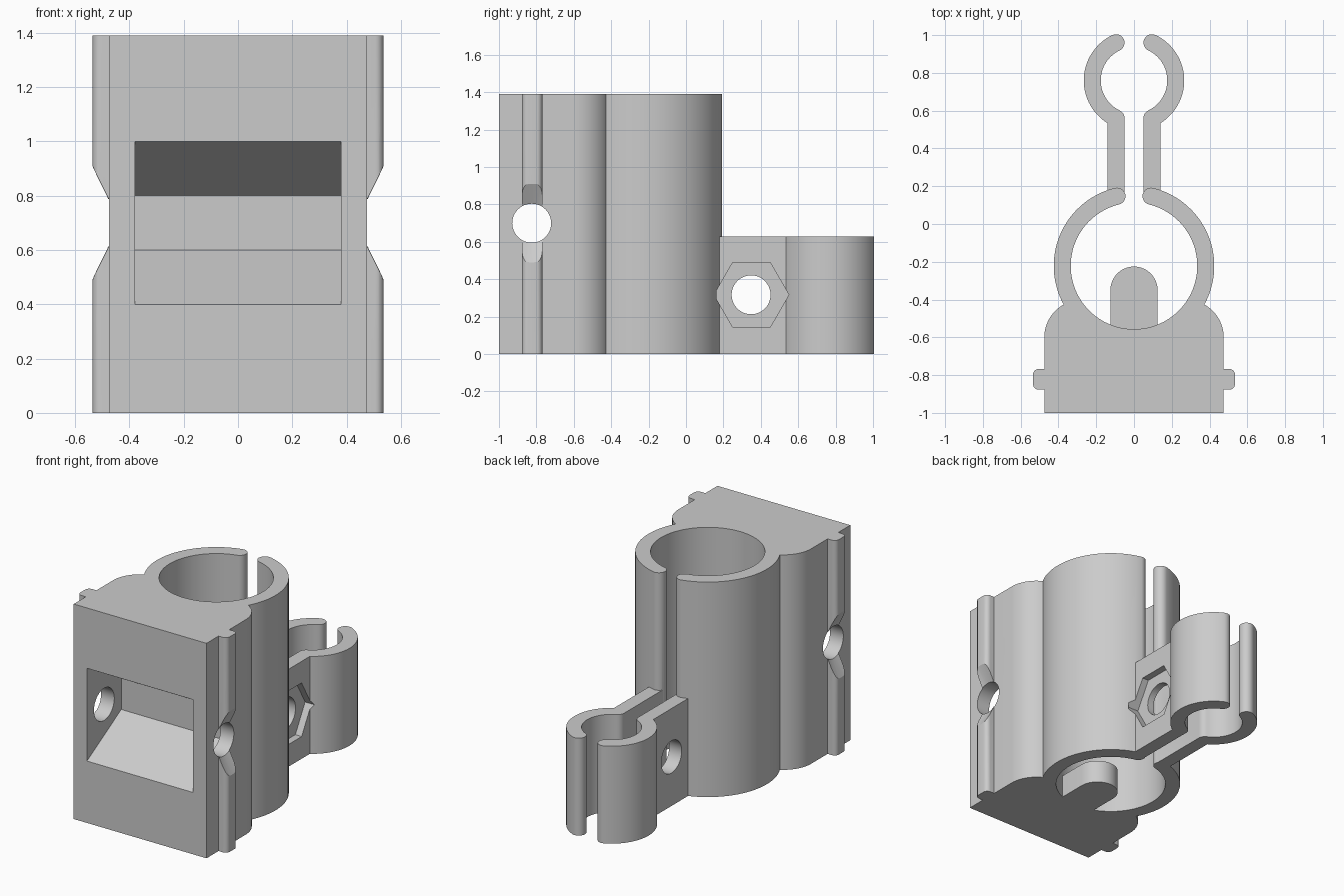
import bpy, bmesh
from math import sin, cos, asin, pi, radians
from mathutils import Matrix, Vector

cube = bpy.data.objects.get("Cube")
if cube:
    bpy.data.objects.remove(cube, do_unlink=True)

grey = bpy.data.materials.new("light grey plastic")
grey.use_nodes = True
grey.diffuse_color = (0.6, 0.6, 0.6, 1)
grey.node_tree.nodes["Principled BSDF"].inputs["Base Color"].default_value = (0.6, 0.6, 0.6, 1)

H, CLIP_H, WALL = 1.39, 0.63, 0.045      # tall height, clip height, half wall
TUBE_Y, TUBE_R = -0.222, 0.38            # big tube centre and mid radius
CLIP_Y, CLIP_R = 0.76, 0.221             # small clip centre and mid radius


def arc(cx, cy, r, a0, a1, n):
    return [(cx + r * cos(a0 + (a1 - a0) * i / n), cy + r * sin(a0 + (a1 - a0) * i / n))
            for i in range(n + 1)]


def prism(name, pts, depth, matrix=Matrix()):
    """Extrude a closed outline upward."""
    bm = bmesh.new()
    face = bm.faces.new([bm.verts.new((x, y, 0)) for x, y in pts])
    ext = bmesh.ops.extrude_face_region(bm, geom=[face])
    moved = [g for g in ext["geom"] if isinstance(g, bmesh.types.BMVert)]
    bmesh.ops.translate(bm, vec=Vector((0, 0, depth)), verts=moved)
    bmesh.ops.transform(bm, matrix=matrix, verts=bm.verts)
    bmesh.ops.recalc_face_normals(bm, faces=bm.faces)
    return to_object(name, bm)


def cone_x(name, r0, r1, x0, x1, y, z, n=48):
    """Cone or cylinder along x; n = 6 gives a hexagon with a point on top."""
    bm = bmesh.new()
    bmesh.ops.create_cone(bm, cap_ends=True, segments=n, radius1=r0, radius2=r1, depth=abs(x1 - x0))
    turn = Matrix.Rotation(pi / 2 if x1 > x0 else -pi / 2, 4, 'Y')
    bmesh.ops.transform(bm, matrix=Matrix.Translation(((x0 + x1) / 2, y, z)) @ turn, verts=bm.verts)
    return to_object(name, bm)


def to_object(name, bm):
    me = bpy.data.meshes.new(name)
    bm.to_mesh(me)
    bm.free()
    me.materials.append(grey)
    ob = bpy.data.objects.new(name, me)
    bpy.context.collection.objects.link(ob)
    return ob


def combine(target, other, operation):
    mod = target.modifiers.new("join", 'BOOLEAN')
    mod.operation, mod.solver, mod.object = operation, 'EXACT', other
    bpy.context.view_layer.update()
    dg = bpy.context.evaluated_depsgraph_get()
    me = bpy.data.meshes.new_from_object(target.evaluated_get(dg))
    target.modifiers.clear()
    target.data = me
    bpy.data.objects.remove(other, do_unlink=True)


def ring(cy, r, a0, a1, n):
    """Open ring outline with rounded tips."""
    tip = lambda a: (r * cos(a), cy + r * sin(a))
    return (arc(0, cy, r + WALL, a0, a1, n)
            + arc(*tip(a1), WALL, a1, a1 + pi, 12)[1:-1]
            + arc(0, cy, r - WALL, a1, a0, n)
            + arc(*tip(a0), WALL, a0 + pi, a0 + 2 * pi, 12)[1:-1])


# Mounting block, hollowed to sit inside the tube wall
shoulder = arc(0.277, -0.6, 0.198, 0, radians(62), 12)
block = ([(-0.475, -1), (0.475, -1)] + shoulder
         + arc(0, TUBE_Y, TUBE_R, radians(-30), radians(-150), 40)
         + [(-x, y) for x, y in reversed(shoulder)])
bracket = prism("bracket", block, H)

# Split tube
gap = asin(0.09 / TUBE_R)
combine(bracket, prism("tube", ring(TUBE_Y, TUBE_R, pi / 2 + gap, 2.5 * pi - gap, 72), H), 'UNION')

# Stop tongue on the floor of the bore
tongue = [(-0.125, -0.6), (0.125, -0.6)] + arc(0, -0.35, 0.125, 0, pi, 20)
combine(bracket, prism("stop_tongue", tongue, 0.15), 'UNION')

# Arms, clip jaws and side ribs, on both sides
sweep = pi / 2 - asin(0.095 / CLIP_R)
for s in (1, -1):
    mid = 0 if s > 0 else pi
    arm = [(s * x, y) for x, y in ((0.05, 0.147), (0.14, 0.147), (0.14, 0.56), (0.05, 0.56))]
    combine(bracket, prism("arm", arm, CLIP_H), 'UNION')
    combine(bracket, prism("jaw", ring(CLIP_Y, CLIP_R, mid - sweep, mid + sweep, 36), CLIP_H), 'UNION')
    rib = ([(0.42, -0.877)] + arc(0.505, -0.847, 0.03, -pi / 2, 0, 6)
           + arc(0.505, -0.798, 0.03, 0, pi / 2, 6) + [(0.42, -0.768)])
    combine(bracket, prism("rib", [(s * x, y) for x, y in rib], H), 'UNION')

# Front pocket with sloped floor and ceiling
pocket = [(-1.07, 0.36), (-0.65, 0.6), (-0.65, 0.8), (-1.07, 1.04)]
along_x = Matrix(((0, 0, 1, -0.38), (1, 0, 0, 0), (0, 1, 0, 0), (0, 0, 0, 1)))
combine(bracket, prism("pocket", pocket, 0.76, along_x), 'DIFFERENCE')

# Cross hole with countersunk ribs
combine(bracket, cone_x("cross_hole", 0.104, 0.104, -0.7, 0.7, -0.825, 0.7), 'DIFFERENCE')
for s in (1, -1):
    combine(bracket, cone_x("countersink", 0.1, 0.265, s * 0.4751, s * 0.565, -0.825, 0.7), 'DIFFERENCE')

# Clamp bolt hole and hexagonal nut pocket
combine(bracket, cone_x("bolt_hole", 0.104, 0.104, -0.25, 0.25, 0.348, 0.317), 'DIFFERENCE')
combine(bracket, cone_x("nut_pocket", 0.2, 0.2, 0.095, 0.18, 0.35, 0.317, 6), 'DIFFERENCE')

# Smooth curved walls, sharp edges kept
bpy.ops.object.select_all(action='DESELECT')
bracket.select_set(True)
bpy.context.view_layer.objects.active = bracket
bpy.ops.object.shade_smooth_by_angle(angle=radians(25))
